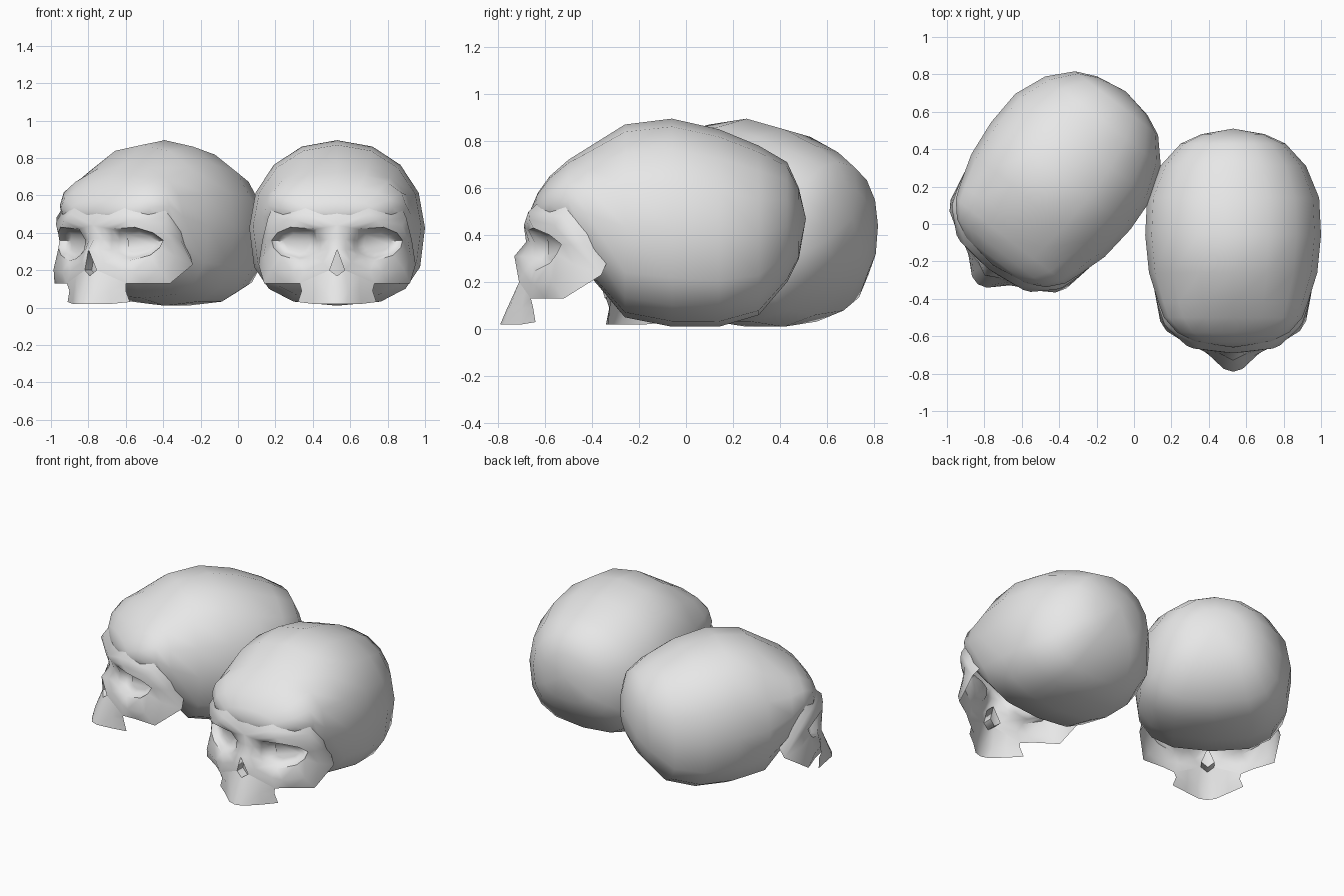
import bpy, bmesh, math
from mathutils import Vector

if "Cube" in bpy.data.objects:
    bpy.data.objects.remove(bpy.data.objects["Cube"], do_unlink=True)

bone = bpy.data.materials.new("bone_grey")
bone.use_nodes = True
bone.diffuse_color = (0.8, 0.8, 0.8, 1)
bone.node_tree.nodes["Principled BSDF"].inputs["Base Color"].default_value = bone.diffuse_color


def points(*rows):
    """Turn hundredths into vectors."""
    return [Vector(row) / 100 for row in rows]


def loft(bm, rows, closed=False):
    """Skin neighbouring rows of points with quads and return the vertex rows."""
    verts = [[bm.verts.new(p) for p in row] for row in rows]
    count = len(rows[0])
    for a, b in zip(verts, verts[1:]):
        for i in range(count if closed else count - 1):
            j = (i + 1) % count
            bm.faces.new((a[i], a[j], b[j], b[i]))
    return verts


def finish(bm, name):
    """Weld the parts and make one smooth shaded object."""
    bmesh.ops.remove_doubles(bm, verts=bm.verts, dist=0.0005)
    mesh = bpy.data.meshes.new(name)
    bm.to_mesh(mesh)
    bm.free()
    mesh.materials.append(bone)
    obj = bpy.data.objects.new(name, mesh)
    bpy.context.collection.objects.link(obj)
    bpy.ops.object.select_all(action="DESELECT")
    obj.select_set(True)
    bpy.context.view_layer.objects.active = obj
    bpy.ops.object.shade_smooth_by_angle(angle=math.radians(55))
    return obj


def section(y, top, bottom, half_width, sides=16):
    """Cross-section of the cranium: round above, squarer below."""
    middle = bottom + (top - bottom) * 0.47
    ring = []
    for i in range(sides):
        angle = math.tau * i / sides
        c, s = math.cos(angle), math.sin(angle)
        power = 0.95 if s >= 0 else 0.72
        x = half_width * math.copysign(abs(c) ** power, c)
        height = top - middle if s >= 0 else middle - bottom
        ring.append((x, y, middle + height * math.copysign(abs(s) ** power, s)))
    return points(*ring)


def build_cranium(name):
    # y, top, bottom, half width, from back to forehead
    stations = [(51, 47, 47, 0), (48, 60, 30, 17), (43, 71, 20, 28), (31, 78, 6, 39),
                (14, 85, 1, 46), (-6, 89.5, 1, 47), (-26, 87, 5, 45), (-42, 77, 24, 40),
                (-50, 72, 39, 37), (-58, 65, 43, 30), (-63, 58, 45, 20), (-66, 51, 51, 0)]
    bm = bmesh.new()
    loft(bm, [section(*s) for s in stations], closed=True)
    return finish(bm, name)


def build_face(name):
    bm = bmesh.new()

    # Rings around one eye: inner corner, brow, temple, cheek, nose
    rim = points((9, -64, 36), (11, -67, 42), (25, -65, 43), (32, -58, 40), (35, -53, 36),
                 (34, -55, 32), (30, -58, 28), (20, -64, 25), (15, -65, 26), (11, -66, 28),
                 (9, -65, 31))
    outer = points((0, -68, 37), (0, -69, 44), (17, -67, 50), (37, -53, 48), (40, -44, 36),
                   (42, -36, 23), (39, -52, 13), (27, -60, 13), (20, -66, 13), (4, -71, 20),
                   (0, -73, 31))
    socket_centre = Vector((0.21, -0.49, 0.35))
    bowl = [socket_centre.lerp(p, 0.55) for p in rim]
    wall = [socket_centre.lerp(p, 0.85) + Vector((0, 0.02, 0)) for p in rim]
    cheek = []
    for i, (a, b) in enumerate(zip(rim, outer)):
        bulge = 0.025 if 4 < i < 8 else 0.006
        out = Vector((a.x, a.y, 0)).normalized()
        cheek.append(a.lerp(b, 0.5) + out * bulge)
    rings = loft(bm, [bowl, wall, rim, cheek, outer], closed=True)
    bm.faces.new(reversed(rings[0]))

    # Forehead and temple strip running under the cranium
    tucked = points((0, -62, 57), (17, -59, 57), (33, -49, 57), (37, -40, 45), (37, -33, 30))
    loft(bm, [outer[1:6], tucked])

    # Upper jaw
    jaw_top = points((0, -72, 17), (4, -71, 20), (12, -68.5, 16.5), (20, -66, 13))
    jaw_mid = points((0, -76, 9), (6, -75, 9), (12, -70, 9), (19, -65, 9))
    jaw_end = points((0, -79, 2), (5, -77.5, 2), (13, -70, 2), (21, -64, 3))
    loft(bm, [jaw_end, jaw_mid, jaw_top])

    # Nose pocket
    opening = [outer[10], outer[9], jaw_top[0]]
    back = [p + Vector((0, 0.06, 0)) for p in opening]
    pocket = loft(bm, [back, opening])[0]
    bm.faces.new((pocket[0], pocket[2], pocket[1]))

    obj = finish(bm, name)
    mirror = obj.modifiers.new("mirror", "MIRROR")
    mirror.merge_threshold = 0.001
    return obj


# Two skulls share the same parts
parts = [build_cranium("left_cranium"), build_face("left_face")]
for part in parts:
    twin = part.copy()
    twin.name = part.name.replace("left", "right")
    bpy.context.collection.objects.link(twin)
    part.location = (0.53, 0, 0)
    twin.location = (-0.355, 0.305, 0)
    twin.rotation_euler.z = math.radians(-37.5)
